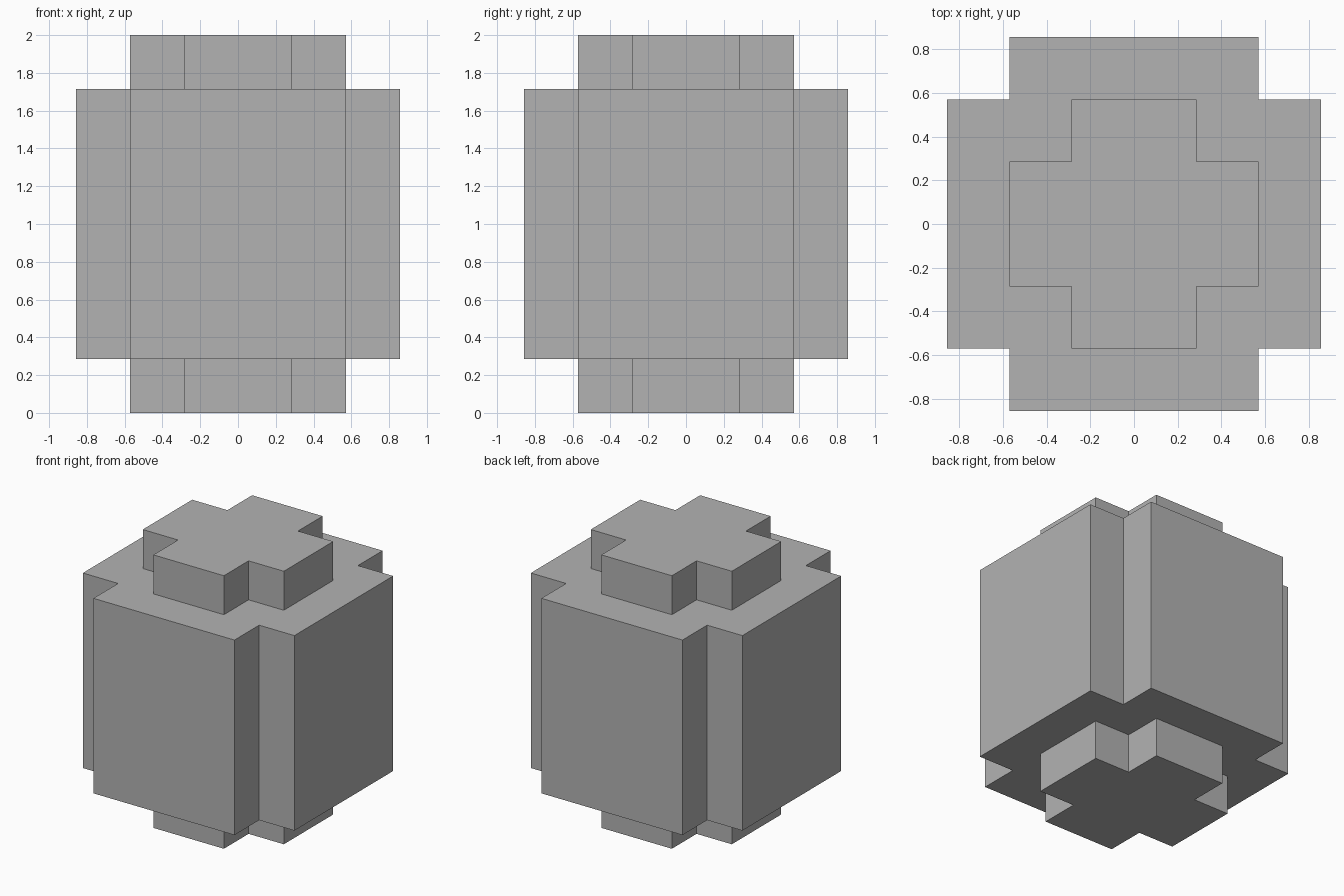
import bpy
import bmesh

# Remove the default object
cube = bpy.data.objects.get("Cube")
if cube:
    bpy.data.objects.remove(cube, do_unlink=True)

U = 2 / 7  # one block step

# Single grey material
grey = bpy.data.materials.new("plain grey")
grey.use_nodes = True
colour = (0.45, 0.45, 0.45, 1)
grey.diffuse_color = colour
grey.node_tree.nodes["Principled BSDF"].inputs["Base Color"].default_value = colour


def cross(outer, inner):
    """Plus-shaped outline, counter-clockwise."""
    corner = [(outer, -inner), (outer, inner), (inner, inner)]
    points = []
    for _ in range(4):
        points += corner
        corner = [(-y, x) for x, y in corner]
    return points


# Stepped body: cross sections stacked from the base cap to the top cap
small, large = cross(2 * U, U), cross(3 * U, 2 * U)
levels = [(small, 0), (small, U), (large, U), (large, 6 * U), (small, 6 * U), (small, 7 * U)]

bm = bmesh.new()
rings = [[bm.verts.new((x, y, z)) for x, y in outline] for outline, z in levels]
for low, high in zip(rings, rings[1:]):
    for i in range(len(low)):
        j = (i + 1) % len(low)
        bm.faces.new((low[i], low[j], high[j], high[i]))
bm.faces.new(reversed(rings[0]))
bm.faces.new(rings[-1])
bmesh.ops.recalc_face_normals(bm, faces=bm.faces)

mesh = bpy.data.meshes.new("stepped_block")
bm.to_mesh(mesh)
bm.free()
mesh.materials.append(grey)
body = bpy.data.objects.new("stepped_block", mesh)
bpy.context.collection.objects.link(body)
